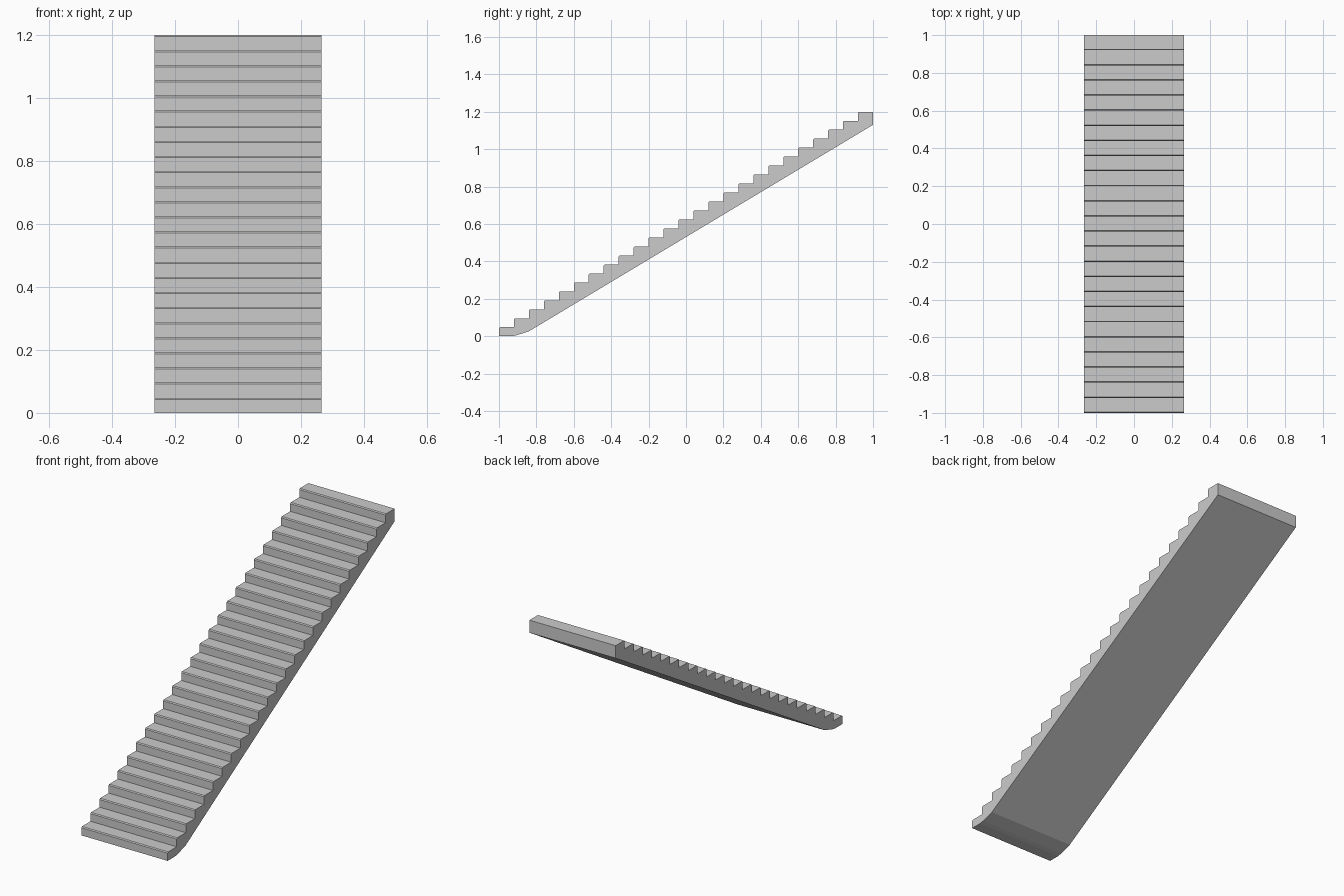
import bpy
import bmesh

cube = bpy.data.objects.get("Cube")
if cube:
    bpy.data.objects.remove(cube, do_unlink=True)

STEPS = 25
RUN = 2 / STEPS
RISE = 1.2 / STEPS
HALF_WIDTH = 0.266
CHAMFER = 0.005

# Plain grey concrete
concrete = bpy.data.materials.new("grey_concrete")
concrete.use_nodes = True
grey = (0.6, 0.6, 0.6, 1)
concrete.diffuse_color = grey
concrete.node_tree.nodes["Principled BSDF"].inputs["Base Color"].default_value = grey

# Side profile (y, z): sloping underside, then risers with chamfered nosings
profile = [(1, 1.13), (-0.84, 0.026), (-0.91, 0.004), (-0.935, 0), (-1, 0)]
for i in range(STEPS):
    y, z = -1 + i * RUN, (i + 1) * RISE
    profile += [(y, z - CHAMFER), (y + CHAMFER, z), (y + RUN, z)]

# Extrude the profile across the width
bm = bmesh.new()
side = bm.faces.new([bm.verts.new((-HALF_WIDTH, y, z)) for y, z in profile])
extruded = bmesh.ops.extrude_face_region(bm, geom=[side])["geom"]
moved = [g for g in extruded if isinstance(g, bmesh.types.BMVert)]
bmesh.ops.translate(bm, verts=moved, vec=(2 * HALF_WIDTH, 0, 0))
bmesh.ops.recalc_face_normals(bm, faces=bm.faces)
mesh = bpy.data.meshes.new("stair_flight")
bm.to_mesh(mesh)
bm.free()
mesh.materials.append(concrete)
stairs = bpy.data.objects.new("stair_flight", mesh)
bpy.context.collection.objects.link(stairs)
